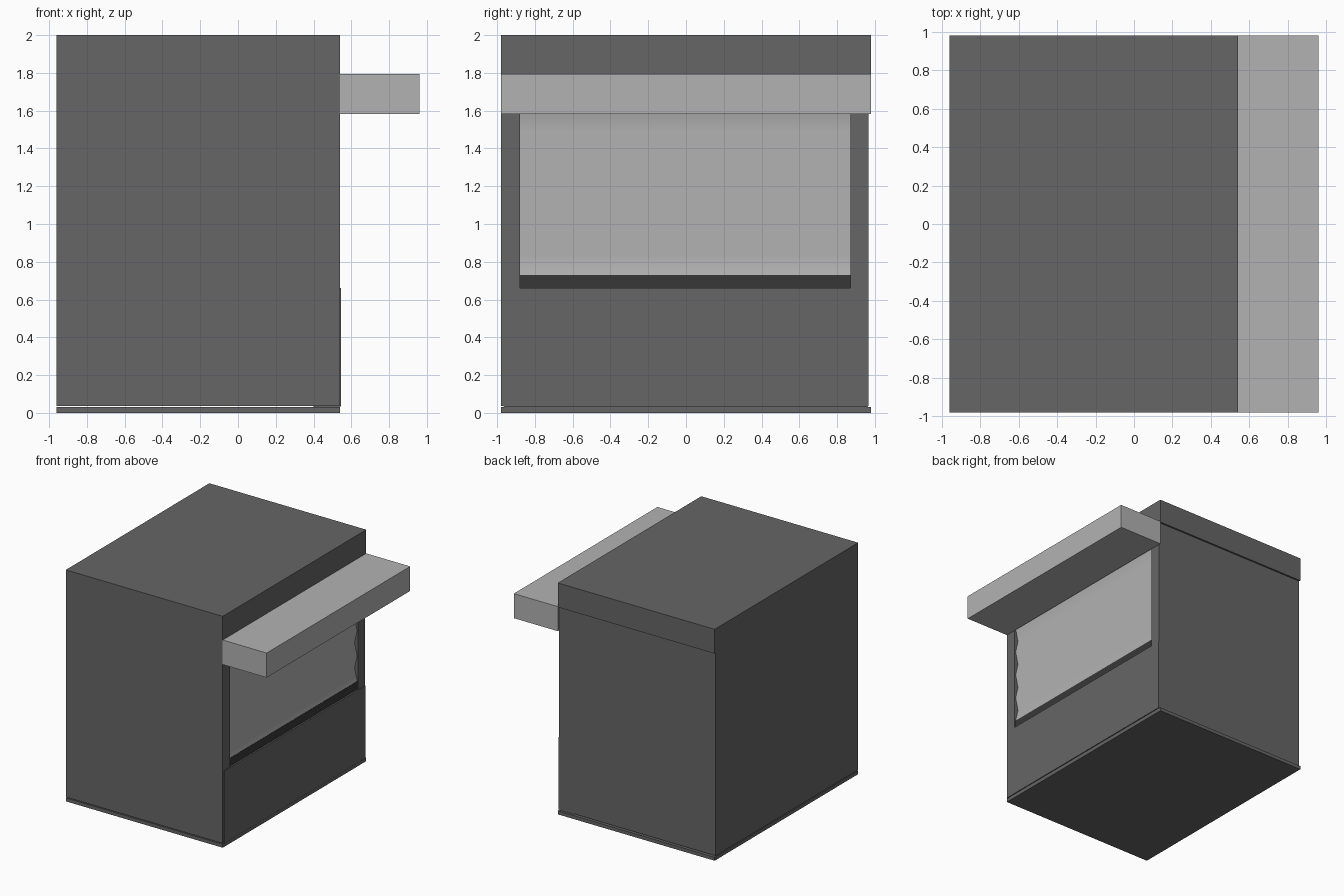
import bpy, bmesh

if "Cube" in bpy.data.objects:
    bpy.data.objects.remove(bpy.data.objects["Cube"])


def material(name, v):
    m = bpy.data.materials.new(name)
    m.diffuse_color = (v, v, v, 1)
    m.use_nodes = True
    m.node_tree.nodes["Principled BSDF"].inputs["Base Color"].default_value = m.diffuse_color
    return m


DARK = material("dark grey", 0.133)
LIGHT = material("light grey", 0.448)
BLACK = material("near black", 0.039)


def finish(name, bm, mat, recalc=True):
    if recalc:
        bmesh.ops.recalc_face_normals(bm, faces=bm.faces)
    me = bpy.data.meshes.new(name)
    bm.to_mesh(me)
    bm.free()
    me.materials.append(mat)
    ob = bpy.data.objects.new(name, me)
    bpy.context.collection.objects.link(ob)
    return ob


def box(name, x, y, z, mat):
    bm = bmesh.new()
    bmesh.ops.create_cube(bm, size=1)
    for v in bm.verts:
        for i, (a, b) in enumerate((x, y, z)):
            v.co[i] = (a + b) / 2 + v.co[i] * (b - a)
    return finish(name, bm, mat)


# Booth body: side profile (y, z) with roof overhang at the back, extruded along x
profile = [(-0.98, 0.037), (0.965, 0.037), (0.965, 1.79),
           (0.98, 1.79), (0.98, 2.0), (-0.98, 2.0)]
bm = bmesh.new()
face = bm.faces.new([bm.verts.new((-0.96, y, z)) for y, z in profile])
ext = bmesh.ops.extrude_face_region(bm, geom=[face])
for v in ext["geom"]:
    if isinstance(v, bmesh.types.BMVert):
        v.co.x = 0.54
body = finish("booth_body", bm, DARK)

# Serving window recess
cutter = box("window_cutter", (0.47, 0.7), (-0.88, 0.87), (0.66, 1.60), DARK)
cutter.hide_render = True
mod = body.modifiers.new("window", 'BOOLEAN')
mod.operation = 'DIFFERENCE'
mod.solver = 'EXACT'
mod.object = cutter
bpy.context.view_layer.objects.active = body
body.select_set(True)
bpy.ops.object.modifier_apply(modifier=mod.name)
bpy.data.objects.remove(cutter, do_unlink=True)

# Base slab, with a thin spacer under the counter side
box("base", (-0.96, 0.54), (-0.98, 0.98), (0, 0.03), DARK)
box("base_spacer", (0.4, 0.537), (-0.96, 0.96), (0.028, 0.04), DARK)

# Thin panel below the window
box("counter_panel", (0.53, 0.545), (-0.965, 0.964), (0.035, 0.66), DARK)

# Awning
box("awning", (0.54, 0.96), (-0.98, 0.98), (1.583, 1.795), LIGHT)

# Roller shutter: softly shaded zigzag of slats
bm = bmesh.new()
rows = []
n = 8
for i in range(n + 1):
    z = 0.73 + i * (1.60 - 0.73) / n
    x = 0.53 if i % 2 == 0 else 0.505
    rows.append([bm.verts.new((x, y, z)) for y in (-0.88, 0.87)])
for a, b in zip(rows, rows[1:]):
    f = bm.faces.new((a[0], a[1], b[1], b[0]))
    f.smooth = True
finish("shutter", bm, LIGHT, recalc=False)

# Bottom bar of the shutter
box("shutter_bar", (0.48, 0.532), (-0.88, 0.87), (0.66, 0.73), BLACK)
